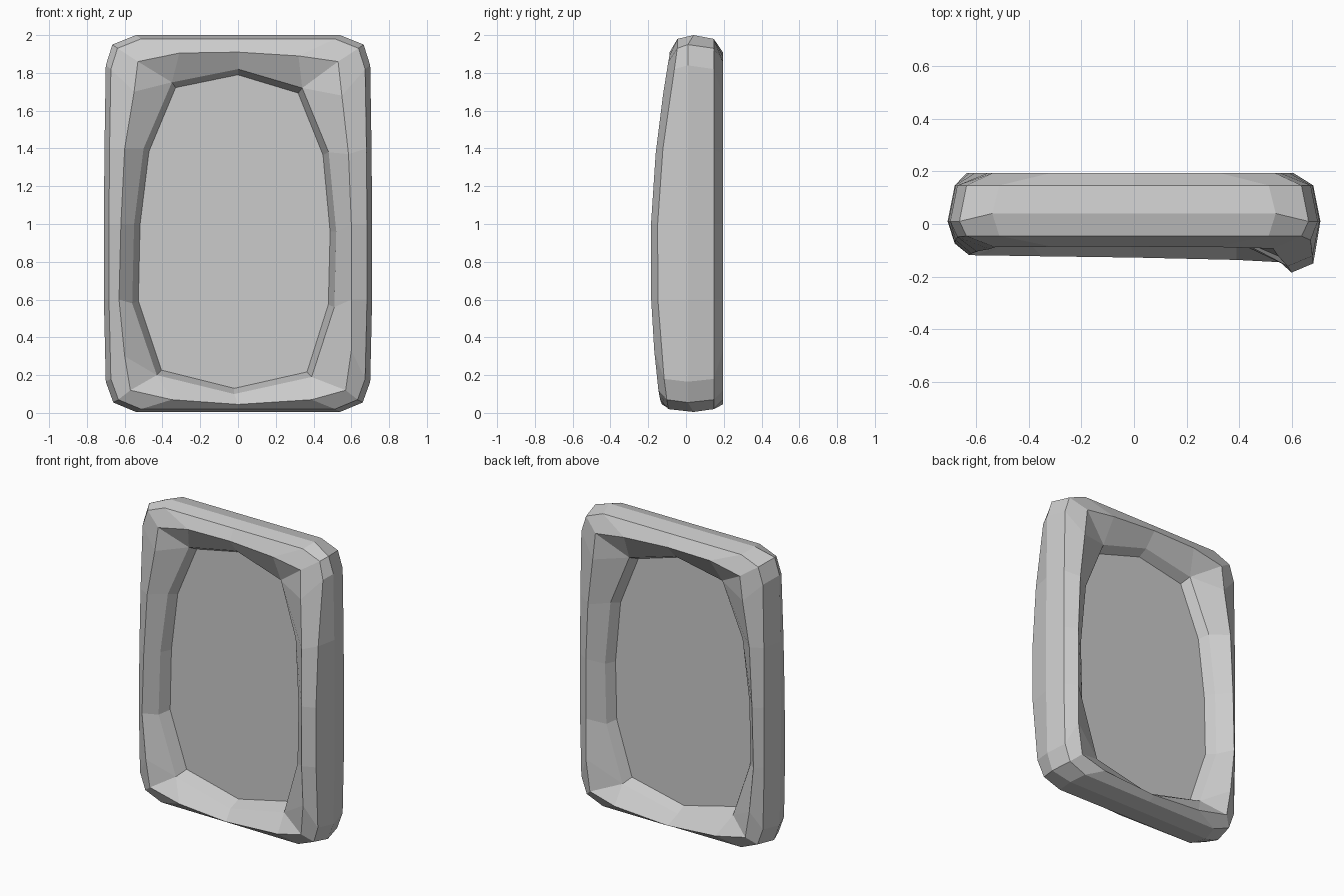
import bpy, bmesh

if "Cube" in bpy.data.objects:
    bpy.data.objects.remove(bpy.data.objects["Cube"])

# Inner opening, clockwise from the top middle (x, z)
OPEN = [(0, 1.82), (.34, 1.72), (.48, 1.38), (.52, .96), (.51, .56), (.39, .19),
        (-.02, .10), (-.43, .20), (-.56, .58), (-.55, 1.0), (-.50, 1.40), (-.35, 1.75)]
# Raised crest of the frame, same order with three points per corner
CREST = [(0, 1.91), (.32, 1.89), (.53, 1.86), (.55, 1.68), (.585, 1.37), (.60, 1.0), (.60, .60),
         (.60, .33), (.57, .12), (.39, .07), (0, .045), (-.35, .07), (-.57, .12), (-.60, .30),
         (-.63, .60), (-.62, 1.0), (-.60, 1.40), (-.55, 1.70), (-.53, 1.86), (-.31, 1.905)]


def rounded_rect(hw, lo, hi):
    """20 points around a rectangle with chamfered corners."""
    right = [(hw - .17, hi), (hw - .045, hi - .05), (hw - .01, hi - .16),
             (hw - .003, 1.4), (hw, 1.0), (hw, .6),
             (hw - .01, lo + .16), (hw - .05, lo + .05), (hw - .17, lo)]
    left = [(-x, z) for x, z in reversed(right)]
    return [(0, hi)] + right + [(0, lo)] + left


def spread(p):
    """Turn 12 opening points into 20 by repeating the corner ones."""
    out = []
    for i, q in enumerate(p):
        out += [q] * (3 if i in (1, 5, 7, 11) else 1)
    return out


def front_y(x, z):
    """The front bulges most on the right side, just below the middle."""
    bulge = max(0, 1 - (z - .9) ** 2)
    return -(.085 + .015 * (2 - z) + (.05 + .06 * x) * bulge)


def make_object(name, bm):
    bmesh.ops.remove_doubles(bm, verts=bm.verts, dist=.0005)
    bmesh.ops.recalc_face_normals(bm, faces=bm.faces)
    me = bpy.data.meshes.new(name)
    bm.to_mesh(me)
    bm.free()
    ob = bpy.data.objects.new(name, me)
    bpy.context.collection.objects.link(ob)
    return ob


def loft(name, rings, wrap=False, caps=False):
    bm = bmesh.new()
    loops = [[bm.verts.new(p) for p in r] for r in rings]
    pairs = list(zip(loops, loops[1:]))
    if wrap:
        pairs.append((loops[-1], loops[0]))
    n = len(loops[0])
    for a, b in pairs:
        for i in range(n):
            j = (i + 1) % n
            bm.faces.new((a[i], a[j], b[j], b[i]))
    if caps:
        bm.faces.new(loops[0])
        bm.faces.new(loops[-1])
    return make_object(name, bm)


def at(points, y):
    """Place a 2D ring at depth y (number or function of x and z)."""
    return [(x, y(x, z) if callable(y) else y, z) for x, z in points]


inset = [(-.02 + (x + .02) * .94, .955 + (z - .955) * .965) for x, z in OPEN]
outer = rounded_rect(.71, .005, 2.0)
shoulder = rounded_rect(.683, .02, 1.98)
back_crest = [(x * 1.01, z) for x, z in CREST]

# Frame: rings from the panel's front edge over the outside to its back edge
loft("frame", [
    at(spread(inset), .035),
    at(spread(OPEN), lambda x, z: min(-.02, front_y(x, z) + .08)),
    at(CREST, front_y),
    at(shoulder, lambda x, z: front_y(x, z) + .04),
    at(outer, lambda x, z: .04 if abs(x) < .6 else .01),
    at(shoulder, .147),
    at(back_crest, .195),
    at(spread(OPEN), .115),
    at(spread(inset), .05),
], wrap=True)

# Flat panel filling the opening
loft("panel", [at(inset, .035), at(inset, .05)], caps=True)
